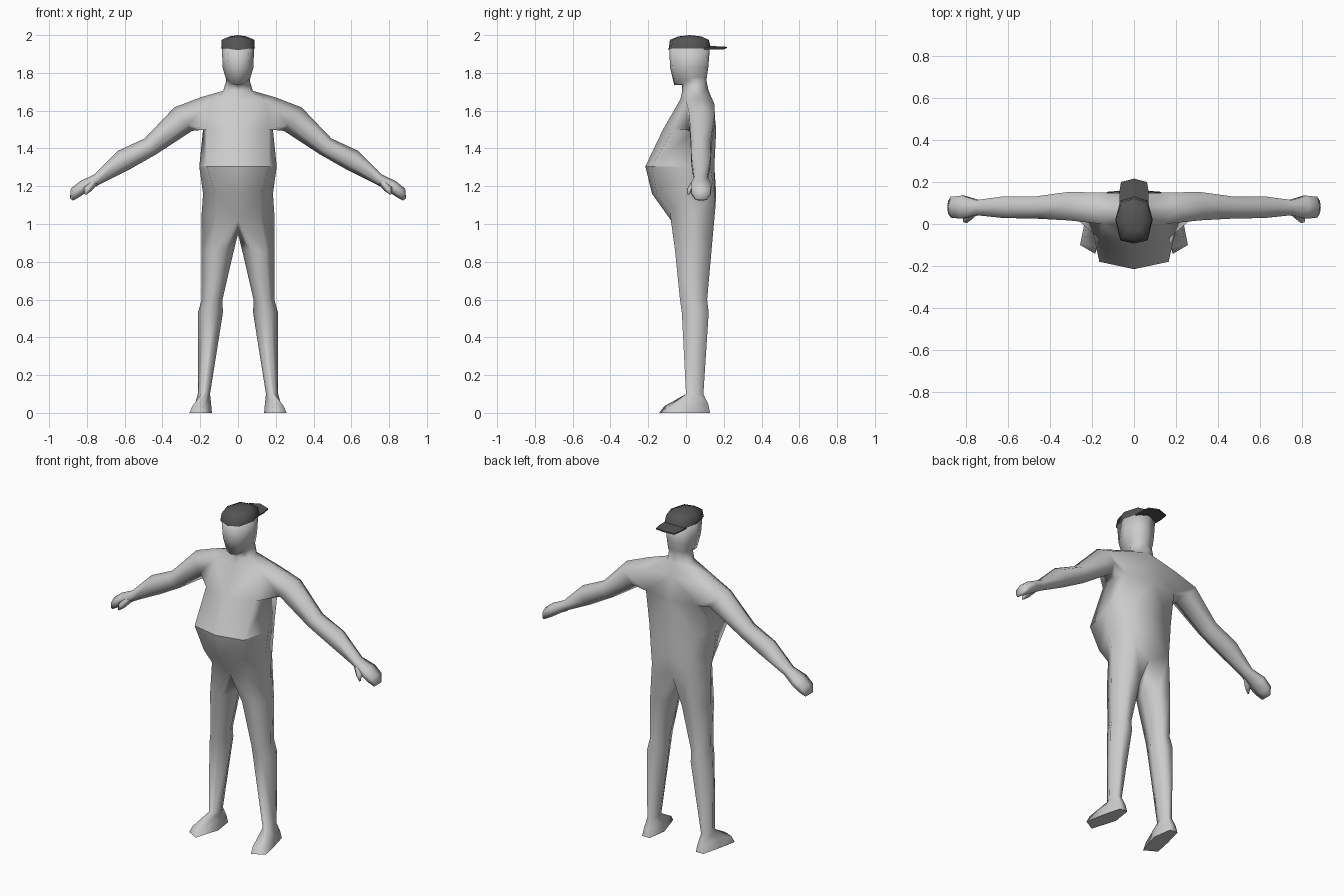
import bpy, bmesh, math
from mathutils import Vector

if "Cube" in bpy.data.objects:
    bpy.data.objects.remove(bpy.data.objects["Cube"])


def material(name, v):
    m = bpy.data.materials.new(name)
    m.diffuse_color = (v, v, v, 1)
    m.use_nodes = True
    m.node_tree.nodes["Principled BSDF"].inputs["Base Color"].default_value = m.diffuse_color
    return m


body_grey = material("light grey", 0.6)
cap_grey = material("dark grey", 0.09)


def bridge(bm, a, b, closed, skip=()):
    n = len(a)
    for i in range(n if closed else n - 1):
        if i not in skip:
            j = (i + 1) % n
            bm.faces.new((a[i], a[j], b[j], b[i]))


def add(bm, pts):
    return [bm.verts.new(p) for p in pts]


def finish(bm, name, mat):
    """Mirror the half mesh across x = 0 and shade it smooth."""
    bmesh.ops.recalc_face_normals(bm, faces=bm.faces[:])
    for f in bm.faces:
        f.smooth = True
    me = bpy.data.meshes.new(name)
    bm.to_mesh(me)
    bm.free()
    me.materials.append(mat)
    ob = bpy.data.objects.new(name, me)
    bpy.context.collection.objects.link(ob)
    mod = ob.modifiers.new("mirror", 'MIRROR')
    mod.use_clip = True
    mod.merge_threshold = 0.0005
    return ob


def strip(z, *pts):
    """Half outline from front centre round the side to back centre; optional z per point."""
    return [(p[0], p[1], p[2] if len(p) > 2 else z) for p in pts]


# torso and neck outlines, bottom to top
torso = [
    strip(1.06, (0, -.08, 1.02), (.115, -.085), (.192, .04), (.12, .155, 1.08), (0, .13, 1.02)),
    strip(1.16, (0, -.18), (.12, -.155), (.185, .0), (.13, .15), (0, .16)),
    strip(1.305, (0, -.215), (.165, -.18), (.205, .0), (.155, .13), (0, .15)),
    strip(1.5, (0, -.122), (.165, -.07), (.185, .05), (.17, .14), (0, .16)),
    strip(1.67, (0, -.03, 1.66), (.15, .0, 1.655), (.2, .07), (.17, .15, 1.635), (0, .145, 1.64)),
    strip(1.705, (0, -.02), (.055, .0), (.078, .05), (.055, .1), (0, .12)),
    strip(1.76, (0, -.02, 1.735), (.04, -.01, 1.745), (.062, .05), (.048, .095), (0, .108)),
]
# head outlines
head = [
    strip(1.775, (0, -.062, 1.735), (.035, -.055, 1.742), (.066, .03), (.05, .1), (0, .11)),
    strip(1.83, (0, -.085), (.052, -.07), (.082, .02), (.055, .105), (0, .118)),
    strip(1.94, (0, -.088), (.06, -.073), (.085, .02), (.06, .11), (0, .127)),
]

bm = bmesh.new()
rings = [add(bm, r) for r in torso + head]
ARM = 3
for k in range(len(rings) - 1):
    bridge(bm, rings[k], rings[k + 1], False, (1, 2) if k == ARM else ())
bm.faces.new(rings[-1])

# belly fold
for a, b in zip(rings[2][:2], rings[2][1:3]):
    bm.edges.get((a, b)).smooth = False

# arm grows from the shoulder opening: x, z, thickness, y radius, y centre, tilt
lo, hi = rings[ARM], rings[ARM + 1]
prev = [lo[1], lo[2], lo[3], hi[3], hi[2], hi[1]]
for x, z, r, ry, yc, tilt in [
        (.29, 1.555, .078, .068, .085, .65), (.465, 1.41, .052, .052, .078, .6),
        (.605, 1.338, .058, .052, .08, .55), (.745, 1.237, .03, .036, .078, .6),
        (.815, 1.2, .034, .055, .08, .65), (.862, 1.165, .032, .05, .08, .8),
        (.882, 1.13, .01, .03, .08, .9)]:
    pts = []
    for a in (-150, -90, -30, 30, 90, 150):
        p = r * math.sin(math.radians(a))
        pts.append((x + p * math.sin(tilt), yc + ry * 1.15 * math.cos(math.radians(a)),
                    z + p * math.cos(tilt)))
    cur = add(bm, pts)
    bridge(bm, prev, cur, True)
    prev = cur
bm.faces.new(prev)

# thumb
prev = None
for c, r in (((.765, .05, 1.222), .022), ((.795, .025, 1.185), .02), ((.81, .012, 1.157), .005)):
    cur = add(bm, [Vector(c) + Vector((r * math.cos(t * math.pi / 2), r * math.sin(t * math.pi / 2),
                                       r * .5 * math.cos(t * math.pi / 2))) for t in range(4)])
    if prev:
        bridge(bm, prev, cur, True)
    prev = cur
bm.faces.new(prev)

# leg grows from the hip outline plus a crotch point: z, inner x, outer x, front y, back y
prev = rings[0] + add(bm, [(0, .04, .945)])
for z, xi, xo, yf, yb in [(.86, .022, .192, -.058, .135), (.6, .082, .192, -.032, .112),
                          (.53, .08, .212, -.022, .12), (.1, .148, .213, .0, .092)]:
    w, ym = xo - xi, (yf + yb) / 2
    cur = add(bm, [(xi + .27 * w, yf, z), (xi + .73 * w, yf, z), (xo, ym, z),
                   (xi + .73 * w, yb, z), (xi + .27 * w, yb, z), (xi, ym, z)])
    bridge(bm, prev, cur, True)
    prev = cur

# foot, toes turned outward
for pts in [
        [(.18, -.115, .035), (.242, -.09, .035), (.225, .02, .055),
         (.2, .118, .045), (.16, .118, .045), (.143, .02, .055)],
        [(.185, -.142, 0), (.257, -.1, 0), (.235, .01, 0),
         (.205, .127, 0), (.155, .127, 0), (.138, .01, 0)]]:
    cur = add(bm, pts)
    bridge(bm, prev, cur, True)
    prev = cur
for e in bm.faces.new(prev).edges:
    e.smooth = False
finish(bm, "body", body_grey)

# cap crown
bm = bmesh.new()
crown = [
    strip(1.93, (0, -.093, 1.92), (.065, -.078), (.089, .02), (.066, .11), (0, .133)),
    strip(1.975, (0, -.085), (.06, -.07), (.086, .02), (.06, .105), (0, .12)),
    strip(1.993, (0, -.04), (.03, -.03), (.045, .02), (.03, .07), (0, .08)),
]
rings = [add(bm, r) for r in crown]
for a, b in zip(rings, rings[1:]):
    bridge(bm, a, b, False)
top = bm.verts.new((0, .02, 2.0))
for a, b in zip(rings[-1], rings[-1][1:]):
    bm.faces.new((a, b, top))
finish(bm, "cap_crown", cap_grey)

# cap bill, worn backwards
bm = bmesh.new()
outline = [(0, .11, 1.944), (.07, .095, 1.932), (.07, .15, 1.932), (.062, .2, 1.932), (0, .216, 1.938)]
upper = add(bm, outline)
lower = add(bm, [(x, y, z - .007) for x, y, z in outline])
bm.faces.new(upper)
bm.faces.new(lower)
bridge(bm, upper, lower, False)
for e in bm.edges:
    e.smooth = False
finish(bm, "cap_bill", cap_grey)
